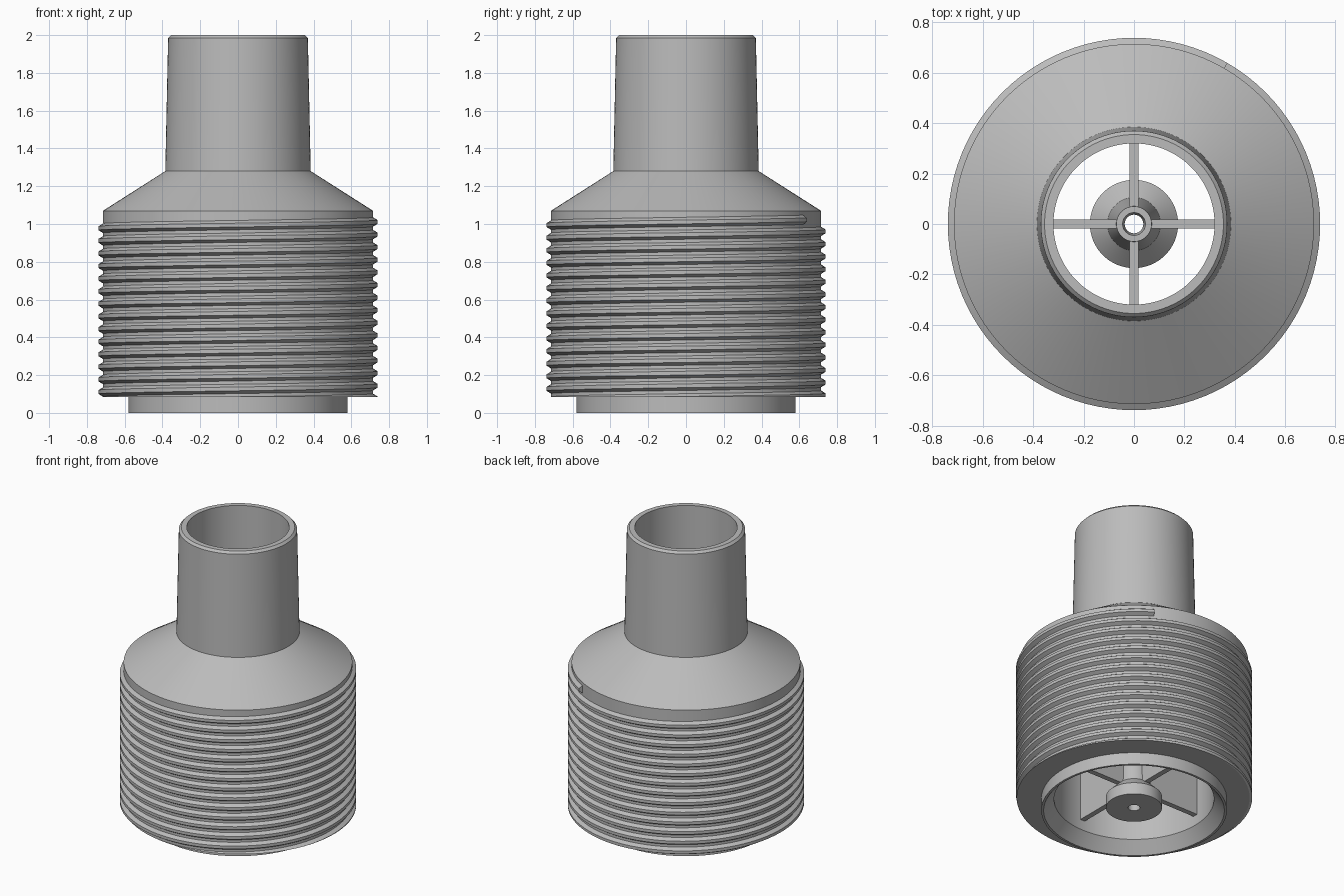
import bpy, bmesh, math
from mathutils import Matrix, Vector

if "Cube" in bpy.data.objects:
    bpy.data.objects.remove(bpy.data.objects["Cube"])

SEGMENTS = 96
PITCH = 0.0667

grey = bpy.data.materials.new("plain grey")
grey.use_nodes = True
colour = (0.5, 0.5, 0.5, 1)
grey.diffuse_color = colour
grey.node_tree.nodes["Principled BSDF"].inputs["Base Color"].default_value = colour


def finish(name, bm, smooth=True):
    bmesh.ops.recalc_face_normals(bm, faces=bm.faces)
    mesh = bpy.data.meshes.new(name)
    bm.to_mesh(mesh)
    bm.free()
    mesh.materials.append(grey)
    obj = bpy.data.objects.new(name, mesh)
    bpy.context.collection.objects.link(obj)
    if smooth:
        bpy.ops.object.select_all(action="DESELECT")
        obj.select_set(True)
        bpy.context.view_layer.objects.active = obj
        bpy.ops.object.shade_smooth_by_angle(angle=math.radians(20))
    return obj


def bridge(bm, first, second):
    for i in range(len(first)):
        j = (i + 1) % len(first)
        bm.faces.new((first[i], first[j], second[j], second[i]))


def lathe(name, profile):
    """Spin a closed (radius, height) profile around the z axis."""
    bm = bmesh.new()
    rings = []
    for s in range(SEGMENTS):
        a = math.tau * s / SEGMENTS
        rings.append([bm.verts.new((r * math.cos(a), r * math.sin(a), z)) for r, z in profile])
    for s in range(SEGMENTS):
        bridge(bm, rings[s], rings[(s + 1) % SEGMENTS])
    return finish(name, bm)


# Hollow housing: bottom lip, threaded barrel, shoulder and tapered neck
lathe("housing", [
    (0.58, 0), (0.58, 0.083), (0.715, 0.083), (0.715, 1.07),
    (0.385, 1.28), (0.37, 1.985), (0.355, 2.0),
    (0.32, 2.0), (0.32, 1.25), (0.5, 1.05), (0.5, 0.08), (0.565, 0),
])

# Central hub with a flared foot and a through hole
lathe("hub", [
    (0.175, 0.02), (0.175, 0.1), (0.105, 0.17), (0.07, 1.0),
    (0.045, 1.0), (0.037, 0.02),
])

# Four spokes holding the hub
for i, side in enumerate(("left", "back", "right", "front")):
    bm = bmesh.new()
    bmesh.ops.create_cube(bm, size=1)
    bmesh.ops.transform(bm, verts=bm.verts, matrix=(
        Matrix.Rotation(i * math.pi / 2, 4, "Z")
        @ Matrix.Translation((0.28, 0, 0.565))
        @ Matrix.Diagonal((0.45, 0.036, 0.83, 1))))
    finish(side + "_spoke", bm, smooth=False)

# Right-handed screw thread, swept down from its end and trimmed flat below
bm = bmesh.new()
section = [(0.705, -0.031), (0.739, -0.01), (0.739, 0.01), (0.705, 0.031)]
start, top, turns = math.radians(60), 1.022, 14.5
previous = None
for s in range(int(turns * SEGMENTS) + 1):
    t = s / SEGMENTS
    a = start - math.tau * t
    ring = [bm.verts.new((r * math.cos(a), r * math.sin(a), top - PITCH * t + dz))
            for r, dz in section]
    if previous:
        bridge(bm, previous, ring)
    else:
        bm.faces.new(ring)
    previous = ring
bm.faces.new(previous)
cut = bmesh.ops.bisect_plane(bm, geom=bm.verts[:] + bm.edges[:] + bm.faces[:],
                             plane_co=Vector((0, 0, 0.083)), plane_no=(0, 0, -1),
                             clear_outer=True)
edges = [e for e in cut["geom_cut"] if isinstance(e, bmesh.types.BMEdge)]
bmesh.ops.holes_fill(bm, edges=edges)
finish("screw_thread", bm)
